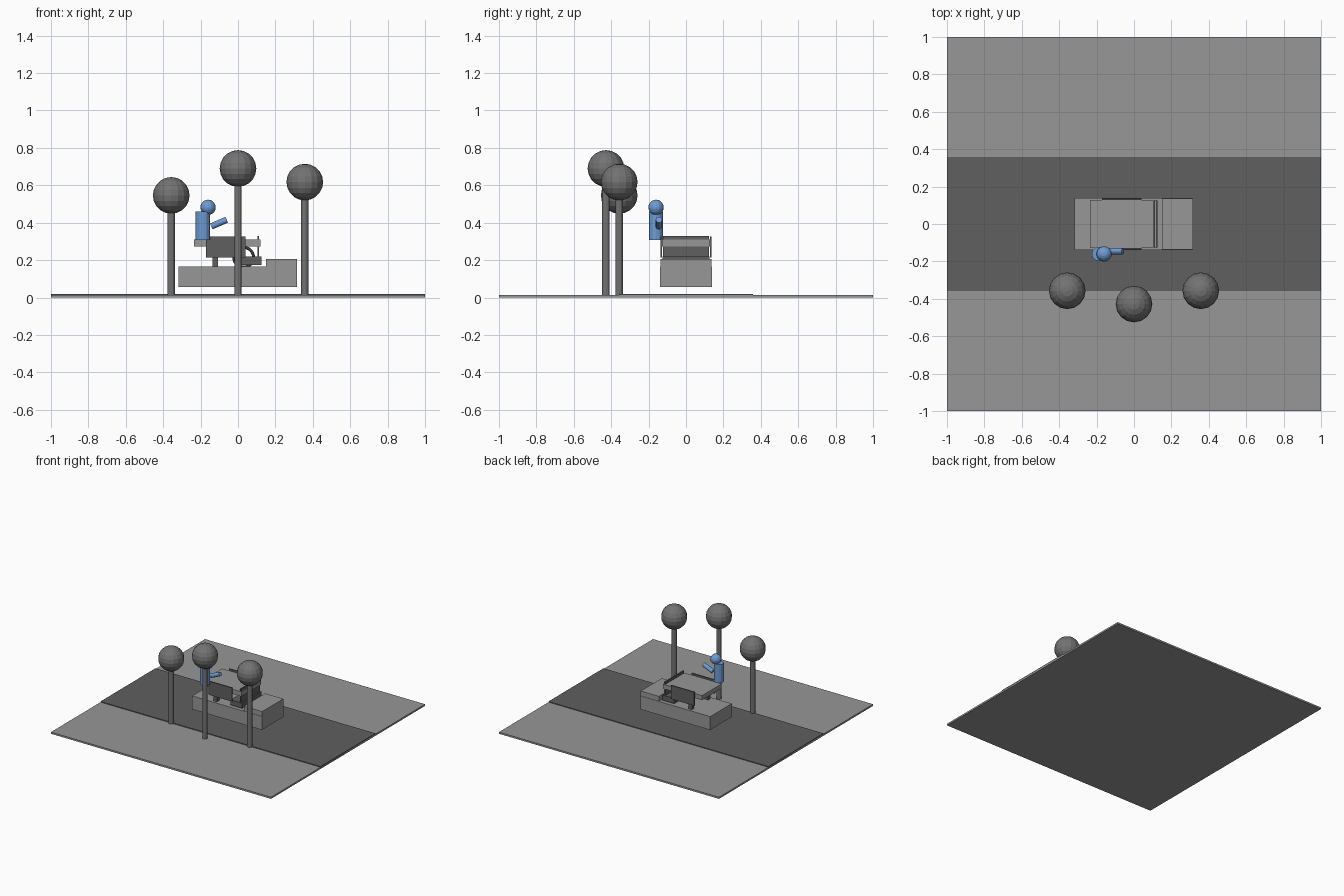
import bpy
from math import radians
from mathutils import Vector

if "Cube" in bpy.data.objects:
    bpy.data.objects.remove(bpy.data.objects["Cube"])


def material(name, rgb):
    m = bpy.data.materials.new(name)
    m.diffuse_color = (*rgb, 1)
    m.use_nodes = True
    m.node_tree.nodes["Principled BSDF"].inputs["Base Color"].default_value = m.diffuse_color
    return m


LIGHT = material("light grey", (0.31, 0.31, 0.31))
MID = material("mid grey", (0.17, 0.17, 0.17))
DARK = material("dark grey", (0.115, 0.115, 0.115))
BLUE = material("soft blue", (0.16, 0.33, 0.65))


def finish(name, mat):
    ob = bpy.context.object
    ob.name = name
    ob.data.materials.append(mat)
    return ob


def box(name, x, y, z, mat):
    """Box given by its (low, high) extent on each axis."""
    centre = [(a + b) / 2 for a, b in (x, y, z)]
    bpy.ops.mesh.primitive_cube_add(size=1, location=centre)
    ob = finish(name, mat)
    ob.scale = [b - a for a, b in (x, y, z)]
    return ob


def rod(name, start, end, radius, mat, sides=12):
    """Cylinder running between two points."""
    a, b = Vector(start), Vector(end)
    bpy.ops.mesh.primitive_cylinder_add(vertices=sides, radius=radius,
                                        depth=(b - a).length, location=(a + b) / 2)
    ob = finish(name, mat)
    ob.rotation_euler = (b - a).to_track_quat('Z', 'Y').to_euler()
    return ob


def ball(name, centre, radius, mat):
    bpy.ops.mesh.primitive_uv_sphere_add(segments=16, ring_count=10,
                                         radius=radius, location=centre)
    return finish(name, mat)


# Ground and the road strip across it
box("ground", (-1, 1), (-1, 1), (0, 0.014), LIGHT)
box("road", (-1, 1), (-0.357, 0.357), (0.008, 0.02), DARK)

# Round-topped trees along the near kerb
for i, (x, y, z) in enumerate([(-0.357, -0.357, 0.546),
                               (0, -0.428, 0.69),
                               (0.357, -0.357, 0.617)], 1):
    rod(f"tree_trunk_{i}", (x, y, 0.014), (x, y, z - 0.09), 0.02, MID)
    ball(f"tree_crown_{i}", (x, y, z), 0.098, MID)

# Car body and raised bonnet
box("car_body", (-0.318, 0.316), (-0.14, 0.14), (0.055, 0.165), LIGHT)
box("car_bonnet", (0.15, 0.316), (-0.137, 0.137), (0.16, 0.205), LIGHT)

# Roof slab with side panels and supports
box("car_roof", (-0.235, 0.12), (-0.127, 0.127), (0.273, 0.31), LIGHT)
for side, s in (("near", -1), ("far", 1)):
    y = sorted((s * 0.127, s * 0.137))
    box(f"side_panel_{side}", (-0.17, 0.04), y, (0.213, 0.325), DARK)
    y = sorted((s * 0.09, s * 0.12))
    box(f"roof_post_{side}", (-0.137, -0.107), y, (0.16, 0.28), DARK)

# Windscreen, dashboard and steering wheel
box("windscreen", (0.103, 0.113), (-0.122, 0.122), (0.21, 0.33), DARK)
box("dashboard", (0.02, 0.125), (-0.125, 0.125), (0.175, 0.218), DARK)
bpy.ops.mesh.primitive_torus_add(major_segments=24, minor_segments=8,
                                 major_radius=0.053, minor_radius=0.008,
                                 location=(0.03, -0.06, 0.215),
                                 rotation=(radians(90), 0, 0))
finish("steering_wheel", DARK)

# Figure: torso, head and raised arm
rod("figure_torso", (-0.188, -0.16, 0.308), (-0.188, -0.16, 0.46), 0.038, BLUE)
ball("figure_head", (-0.16, -0.16, 0.482), 0.041, BLUE)
rod("figure_arm", (-0.143, -0.145, 0.38), (-0.06, -0.145, 0.416), 0.017, BLUE)
